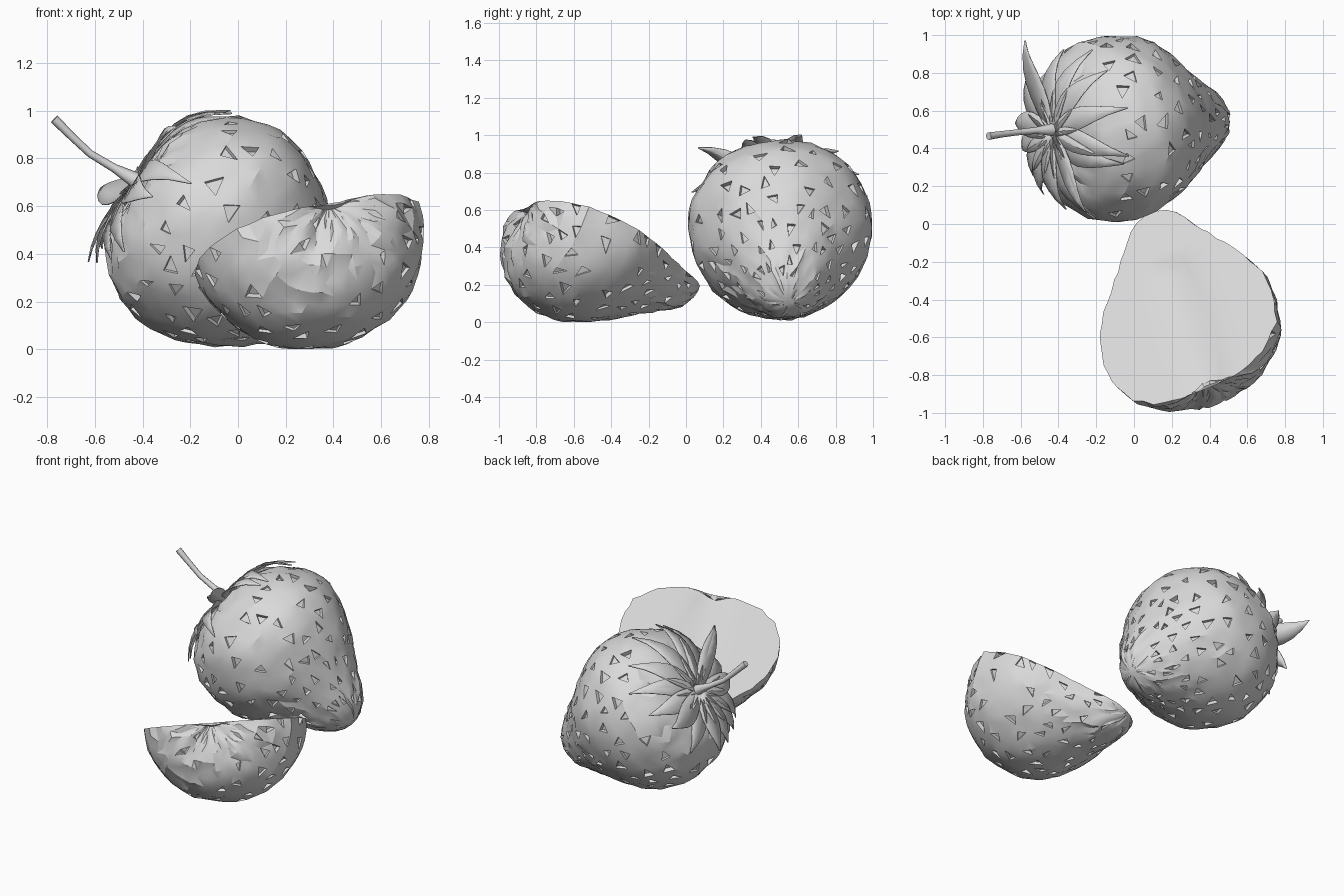
import bpy, bmesh, math, random
from mathutils import Vector, Matrix, noise

random.seed(4)
cube = bpy.data.objects.get("Cube")
if cube:
    bpy.data.objects.remove(cube)

# One plain grey for everything
grey = bpy.data.materials.new("plain grey")
grey.use_nodes = True
grey.diffuse_color = (0.7, 0.7, 0.7, 1)
grey.node_tree.nodes["Principled BSDF"].inputs["Base Color"].default_value = (0.7, 0.7, 0.7, 1)

# Fruit outline from stalk end to tip: (distance along axis, radius)
PROFILE = [(0.01, 0.02), (0, 0.2), (0.02, 0.28), (0.1, 0.39), (0.2, 0.46), (0.35, 0.495),
           (0.5, 0.47), (0.65, 0.39), (0.8, 0.28), (0.95, 0.18), (1.03, 0.115), (1.06, 0.03)]


def resample(points, count):
    """Even steps along a polyline."""
    pts = [Vector(p) for p in points]
    lengths = [(b - a).length for a, b in zip(pts, pts[1:])]
    step, result = sum(lengths) / (count - 1), []
    for i in range(count):
        left, k = i * step, 0
        while k < len(lengths) - 1 and left > lengths[k]:
            left -= lengths[k]
            k += 1
        result.append(pts[k].lerp(pts[k + 1], min(1, left / lengths[k])))
    return result


def frame(base, tip, side):
    """Matrix whose x is across, y is the side direction, z runs from base to tip."""
    base, tip, side = Vector(base), Vector(tip), Vector(side)
    d = (tip - base).normalized()
    u = side.cross(d).normalized()
    v = d.cross(u)
    m = Matrix((u, v, d)).transposed().to_4x4()
    m.translation = base
    return m


def loft(rings, closed=True):
    """Skin a list of rings of points."""
    bm = bmesh.new()
    loops = [[bm.verts.new(p) for p in ring] for ring in rings]
    n = len(loops[0])
    for a, b in zip(loops, loops[1:]):
        for i in range(n if closed else n - 1):
            j = (i + 1) % n
            bm.faces.new((a[i], a[j], b[j], b[i]))
    if closed:
        bm.faces.new(loops[0])
        bm.faces.new(loops[-1])
    bmesh.ops.recalc_face_normals(bm, faces=bm.faces)
    return bm


def finish(bm, name, angle=24):
    mesh = bpy.data.meshes.new(name)
    bm.to_mesh(mesh)
    bm.free()
    mesh.materials.append(grey)
    obj = bpy.data.objects.new(name, mesh)
    bpy.context.collection.objects.link(obj)
    bpy.ops.object.select_all(action="DESELECT")
    obj.select_set(True)
    bpy.context.view_layer.objects.active = obj
    bpy.ops.object.shade_smooth_by_angle(angle=math.radians(angle))
    return obj


def size_to(bm, low, high):
    """Size a lumpy part to its box and return the matrix used."""
    m = Matrix()
    for i in range(3):
        values = [v.co[i] for v in bm.verts]
        m[i][i] = (high[i] - low[i]) / (max(values) - min(values))
        m[i][3] = low[i] - min(values) * m[i][i]
    bm.transform(m)
    return m


def seed_pits(bm, chance, allowed):
    """Sink random triangles to leave angular seed pits."""
    bmesh.ops.triangulate(bm, faces=[f for f in bm.faces if len(f.verts) == 4])
    bm.normal_update()
    taken, picked = set(), []
    for f in bm.faces:
        free = not any(v in taken for v in f.verts)
        if len(f.verts) == 3 and free and f.calc_area() > 0.0007 \
                and allowed(f) and random.random() < chance:
            picked.append(f)
            taken.update(f.verts)
    for f in picked:
        bmesh.ops.inset_individual(bm, faces=[f], thickness=0.003,
                                   depth=-random.uniform(0.01, 0.03))


def bumpy(t, r, a):
    """Point on the skin with gentle lumps and uneven spacing."""
    wide = min(1, r / 0.2)
    p = Vector((r * math.cos(a), r * math.sin(a), t))
    k = 1 + 0.03 * noise.noise(p * 4) + random.uniform(-0.009, 0.009)
    return Vector((p.x * k, p.y * k, t + random.uniform(-0.012, 0.012) * wide))


# Whole fruit
berry = frame((-0.42, 0.5, 0.68), (0.46, 0.57, 0.08), (0.563, 0, 0.826))
SEGMENTS = 44
rings = []
for k, (t, r) in enumerate(resample(PROFILE, 28)):
    turn = [(i + 0.5 * (k % 2) + random.uniform(-0.25, 0.25)) * math.tau / SEGMENTS
            for i in range(SEGMENTS)]
    shift = Vector((0, 0.03 * min(1, t * 3), 0))
    rings.append([berry @ (bumpy(t, r, a) + shift) for a in turn])
bm = loft(rings)
stalk_end = size_to(bm, (-0.56, 0.01, 0.008), (0.51, 0.995, 0.98)) @ berry
to_axis = stalk_end.inverted()
seed_pits(bm, 0.28, lambda f: (to_axis @ f.calc_center_median()).z > 0.16)
finish(bm, "whole_fruit")

# Calyx leaves lying over the stalk end, longer on top, two of them curling away
LEAVES = 15
CURLED = {6: 0.26, 14: 0.32}
bm_all = bmesh.new()
for i in range(LEAVES):
    a = (i + random.uniform(-0.2, 0.2)) * math.tau / LEAVES
    curled = i in CURLED
    reach = 0.48 if curled else 0.42 + 0.05 * math.sin(a) + random.uniform(-0.03, 0.03)
    lift = CURLED.get(i, random.uniform(0.01, 0.06))
    half_width = random.uniform(0.055, 0.07)
    twist = random.uniform(-0.2, 0.2)
    strip = []
    for k in range(8):
        s = k / 7
        r = 0.02 + reach * s
        t = 4 * r ** 4 - 0.025 - lift * s ** 3
        w = half_width * (0.2 + 0.8 * math.sin(math.pi * (0.08 + 0.8 * s))) * (1 - s ** 4) + 0.002
        ang = a + twist * s * s
        out = Vector((math.cos(ang), math.sin(ang), 0))
        across = Vector((-out.y, out.x, 0))
        mid = out * r + Vector((0, 0, t))
        fold = Vector((0, 0, -0.012 * math.sin(math.pi * s)))
        strip.append([stalk_end @ (mid + across * w * q + fold * abs(q)) for q in (-1, 0, 1)])
    leaf = loft(strip, closed=False)
    part = bpy.data.meshes.new("leaf")
    leaf.to_mesh(part)
    leaf.free()
    bm_all.from_mesh(part)
    bpy.data.meshes.remove(part)
leaves = finish(bm_all, "calyx_leaves")
solid = leaves.modifiers.new("thickness", "SOLIDIFY")
solid.thickness = 0.006

# Stem: a bent tube, flared where it meets the fruit and at the cut end
path = [(-0.37, 0.5, 0.66), (-0.43, 0.5, 0.71), (-0.52, 0.495, 0.76), (-0.62, 0.485, 0.82),
        (-0.7, 0.475, 0.895), (-0.77, 0.465, 0.965)]
widths = (0.05, 0.034, 0.018, 0.016, 0.017, 0.02)
centres = [Vector(p) for p in path]
rings = []
for k, c in enumerate(centres):
    ahead = centres[min(k + 1, len(path) - 1)] - centres[max(k - 1, 0)]
    m = frame(c, c + ahead, (0, 1, 0))
    rings.append([m @ Vector((widths[k] * math.cos(q), widths[k] * math.sin(q), 0))
                  for q in (j * math.tau / 8 for j in range(8))])
finish(loft(rings), "stem", 50)

# Halved fruit: round skin below, cut face with a shallow groove on top
half = frame((0.38, -0.84, 0.61), (0.08, 0.07, 0.15), (0.363, -0.383, -1))
ARC, CHORD = 23, 11
rings = []
for t, r in resample(PROFILE, 28):
    ring = []
    for i in range(ARC + 1):
        uneven = random.uniform(-0.2, 0.2) if 0 < i < ARC else 0
        p = bumpy(t, r, math.pi * (i + uneven) / ARC)
        if t < 0.2:  # scar across the stalk end
            p.z += 0.025 * math.exp(-((p.x + 0.75 * p.y) / 0.05) ** 2)
        ring.append(p)
    for i in range(1, CHORD):
        x = r * (-1 + 2 * i / CHORD)
        groove = 0.025 * math.exp(-((x - 0.02) / 0.08) ** 2) * min(1, r / 0.3)
        ring.append(Vector((x, groove if t < 0.75 else 0, t)))
    rings.append([half @ p for p in ring])
bm = loft(rings)
size_to(bm, (-0.18, -0.995, 0), (0.78, 0.075, 0.65))
seed_pits(bm, 0.24, lambda f: f.normal.z < 0.45 and f.normal.y > -0.75)
finish(bm, "halved_fruit")
